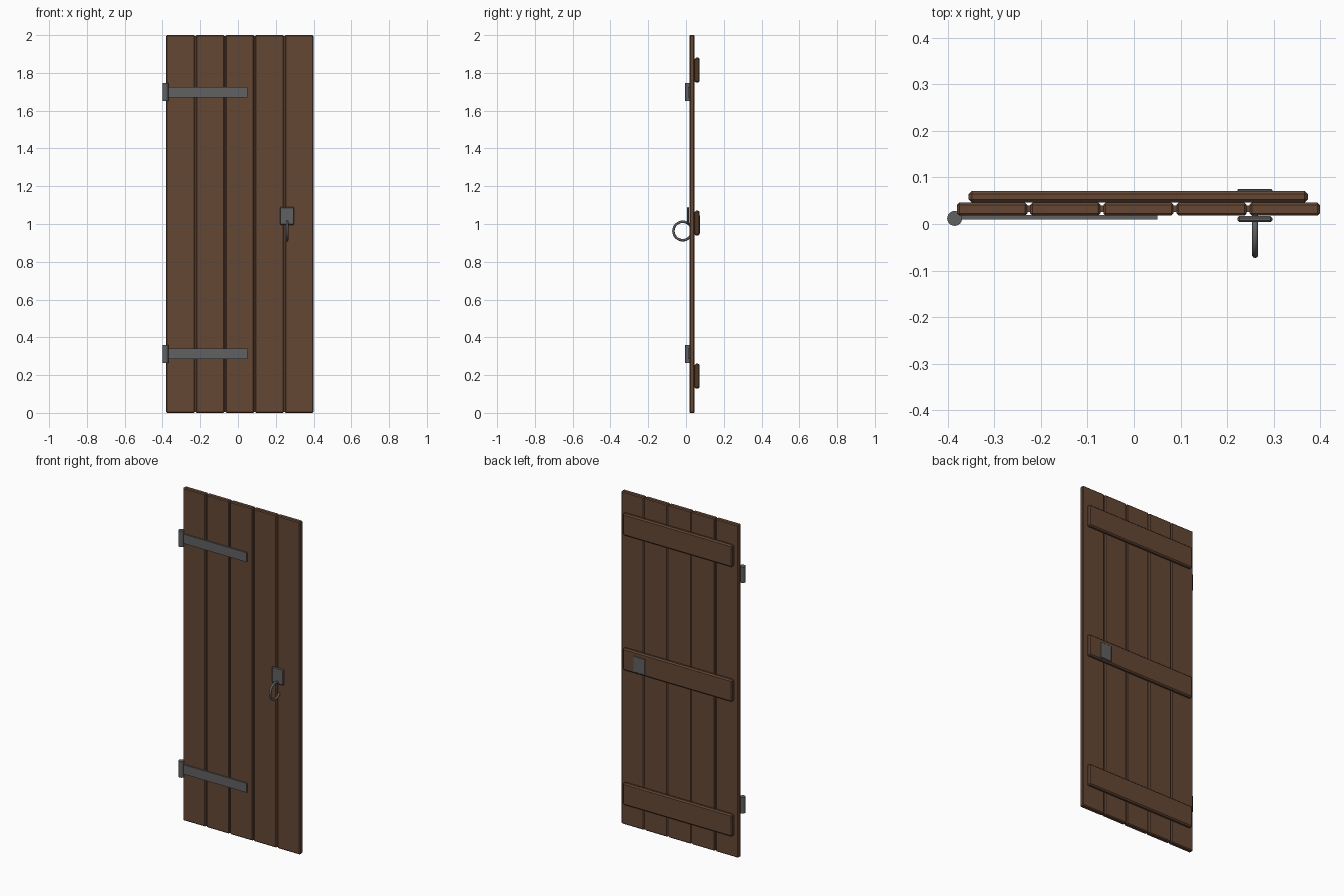
import bpy, math

cube = bpy.data.objects.get("Cube")
if cube:
    bpy.data.objects.remove(cube, do_unlink=True)


def make_material(name, rgb):
    mat = bpy.data.materials.new(name)
    mat.use_nodes = True
    mat.diffuse_color = (*rgb, 1)
    mat.node_tree.nodes["Principled BSDF"].inputs["Base Color"].default_value = (*rgb, 1)
    return mat


wood = make_material("brown wood", (0.13, 0.064, 0.036))
iron = make_material("grey iron", (0.12, 0.12, 0.12))


def box(name, x, y, z, mat, bevel=0.0):
    """Box from (min, max) ranges, with an optional chamfer."""
    bpy.ops.mesh.primitive_cube_add(size=1, location=[sum(r) / 2 for r in (x, y, z)])
    ob = bpy.context.object
    ob.name = name
    ob.scale = [r[1] - r[0] for r in (x, y, z)]
    bpy.ops.object.transform_apply(location=False, rotation=False, scale=True)
    ob.data.materials.append(mat)
    if bevel:
        mod = ob.modifiers.new("chamfer", "BEVEL")
        mod.width = bevel
        mod.segments = 1
    return ob


# Planks with recessed tongues closing the gaps
pitch, width, left = 0.157, 0.151, -0.38
for i in range(5):
    x = left + i * pitch
    box(f"plank_{i + 1}", (x, x + width), (0.018, 0.046), (0, 2), wood, 0.005)
    if i < 4:
        box(f"tongue_{i + 1}", (x + width - 0.004, x + pitch + 0.004),
            (0.026, 0.040), (0.004, 1.996), wood)

# Battens across the back
for name, z in (("lower", 0.195), ("middle", 1.005), ("upper", 1.815)):
    box(f"{name}_batten", (-0.355, 0.373), (0.046, 0.071),
        (z - 0.066, z + 0.066), wood, 0.007)

# Strap hinges with round knuckles
for name, z in (("lower", 0.312), ("upper", 1.698)):
    box(f"{name}_hinge_strap", (-0.385, 0.05), (0.010, 0.019), (z - 0.028, z + 0.028), iron)
    bpy.ops.mesh.primitive_cylinder_add(vertices=24, radius=0.016, depth=0.096,
                                        location=(-0.385, 0.012, z))
    knuckle = bpy.context.object
    knuckle.name = f"{name}_hinge_knuckle"
    knuckle.data.materials.append(iron)
    bpy.ops.object.shade_smooth_by_angle(angle=math.radians(40))

# Handle plates and ring
box("front_handle_plate", (0.222, 0.297), (0.004, 0.017), (0.995, 1.09), iron, 0.004)
box("back_handle_plate", (0.222, 0.297), (0.066, 0.075), (0.95, 1.045), iron, 0.002)
bpy.ops.mesh.primitive_torus_add(major_radius=0.049, minor_radius=0.0065,
                                 major_segments=32, minor_segments=10,
                                 location=(0.26, -0.0175, 0.963),
                                 rotation=(0, math.pi / 2, 0))
ring = bpy.context.object
ring.name = "handle_ring"
ring.data.materials.append(iron)
bpy.ops.object.shade_smooth_by_angle(angle=math.radians(60))
